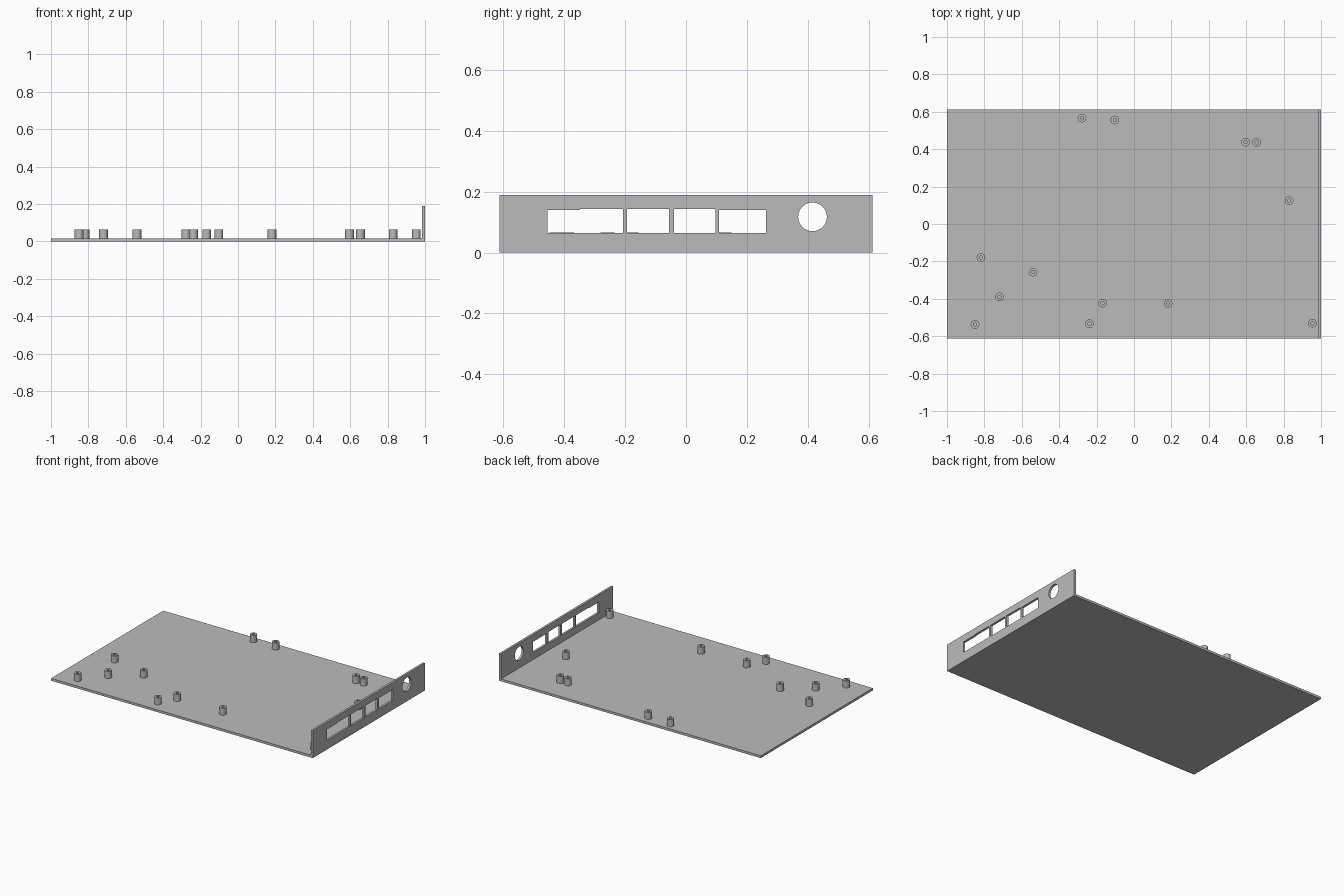
import bpy
import math
from mathutils import Matrix

cube = bpy.data.objects.get("Cube")
if cube:
    bpy.data.objects.remove(cube, do_unlink=True)

grey = bpy.data.materials.new("plain grey")
grey.use_nodes = True
grey.diffuse_color = (0.5, 0.5, 0.5, 1)
grey.node_tree.nodes["Principled BSDF"].inputs["Base Color"].default_value = (0.5, 0.5, 0.5, 1)

HALF_DEPTH = 0.612
FLOOR = 0.016
PANEL = 0.015
POST_TOP = 0.065


def rect(x0, x1, y0, y1):
    return [(x0, y0), (x1, y0), (x1, y1), (x0, y1)]


def circle(x, y, r, n):
    return [(x + r * math.cos(math.tau * i / n), y + r * math.sin(math.tau * i / n))
            for i in range(n)]


def extrude_outline(name, loops, thickness, matrix):
    """Fill the first loop, leave the others as holes, and give it thickness."""
    curve = bpy.data.curves.new(name, 'CURVE')
    curve.dimensions = '2D'
    curve.fill_mode = 'BOTH'
    curve.extrude = thickness / 2
    for loop in loops:
        spline = curve.splines.new('POLY')
        spline.points.add(len(loop) - 1)
        for point, (x, y) in zip(spline.points, loop):
            point.co = (x, y, 0, 1)
        spline.use_cyclic_u = True
    source = bpy.data.objects.new(name + "_outline", curve)
    bpy.context.collection.objects.link(source)
    graph = bpy.context.evaluated_depsgraph_get()
    mesh = bpy.data.meshes.new_from_object(source.evaluated_get(graph))
    bpy.data.objects.remove(source, do_unlink=True)
    mesh.materials.clear()
    mesh.materials.append(grey)
    obj = bpy.data.objects.new(name, mesh)
    bpy.context.collection.objects.link(obj)
    obj.matrix_world = matrix
    bpy.ops.object.select_all(action='DESELECT')
    obj.select_set(True)
    bpy.context.view_layer.objects.active = obj
    bpy.ops.object.shade_smooth_by_angle(angle=math.radians(30))
    return obj


# Base plate
extrude_outline("base_plate", [rect(-1, 1 - PANEL, -HALF_DEPTH, HALF_DEPTH)],
                FLOOR, Matrix.Translation((0, 0, FLOOR / 2)))

# Upright connector panel, with its ports drawn in the y-z plane
low, high, step = 0.064, 0.143, 0.139
stepped_port = [(-0.455, low), (-0.206, low), (-0.206, high),
                (-0.347, high), (-0.347, step), (-0.455, step)]
ports = [stepped_port,
         rect(-0.193, -0.055, low, high),
         rect(-0.039, 0.096, low, high),
         rect(0.109, 0.263, low, step),
         circle(0.415, 0.117, 0.047, 48)]
upright = Matrix(((0, 0, 1, 1 - PANEL / 2), (1, 0, 0, 0), (0, 1, 0, 0), (0, 0, 0, 1)))
extrude_outline("connector_panel", [rect(-HALF_DEPTH, HALF_DEPTH, 0, 0.189)] + ports,
                PANEL, upright)

# Hollow standoffs scattered over the plate
spots = [(-0.278, 0.566), (-0.102, 0.556), (0.596, 0.438), (0.655, 0.436),
         (0.829, 0.126), (-0.818, -0.179), (-0.54, -0.257), (-0.719, -0.39),
         (-0.85, -0.537), (-0.238, -0.533), (-0.168, -0.423), (0.182, -0.425),
         (0.954, -0.53)]
height = POST_TOP - FLOOR
for i, (x, y) in enumerate(spots):
    extrude_outline(f"standoff_{i + 1}",
                    [circle(0, 0, 0.023, 32), circle(0, 0, 0.009, 24)],
                    height, Matrix.Translation((x, y, FLOOR + height / 2)))
